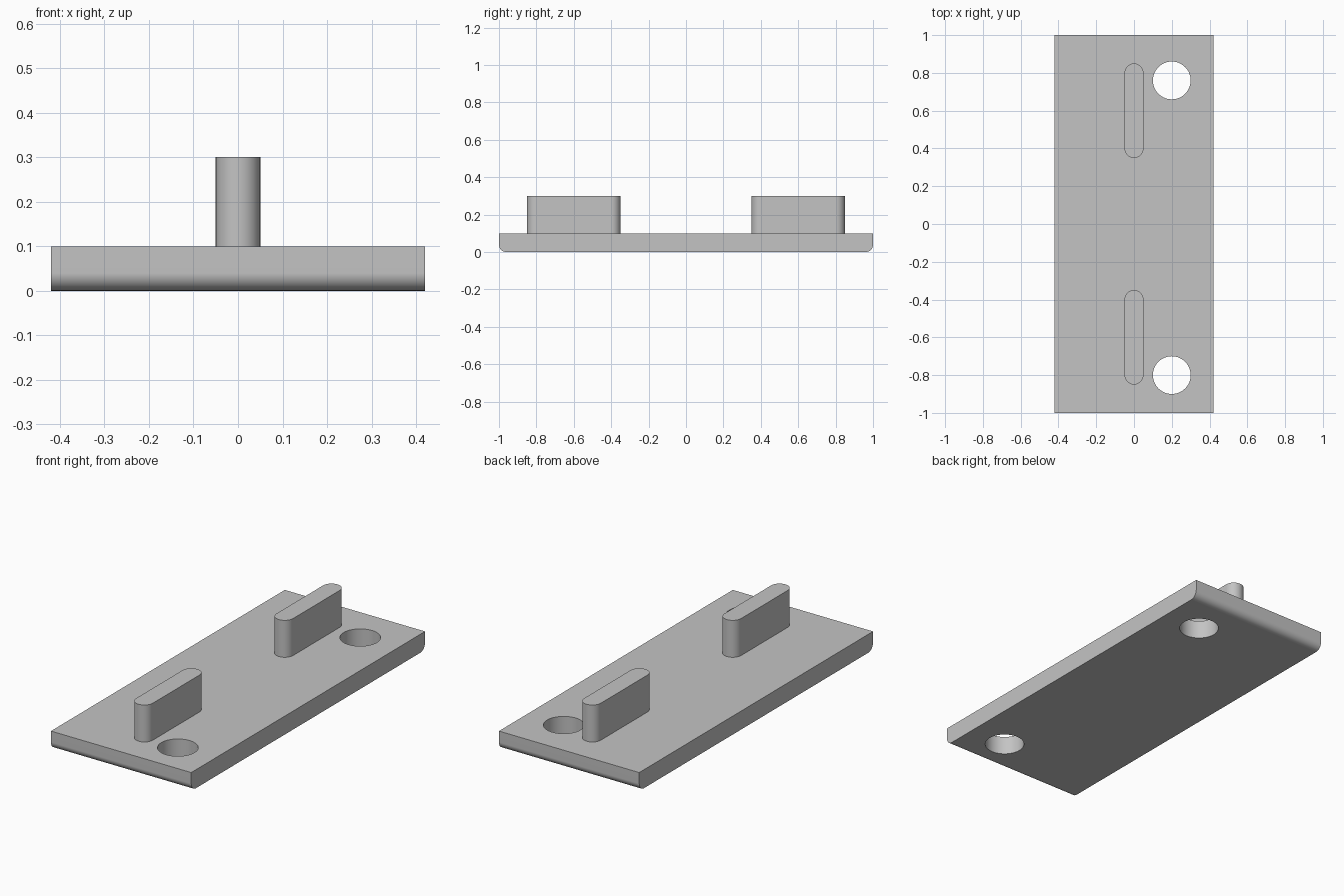
import bpy, bmesh, math

cube = bpy.data.objects.get("Cube")
if cube:
    bpy.data.objects.remove(cube, do_unlink=True)

HALF_X, HALF_Y, THICK = 0.42, 1.0, 0.1
FILLET = 0.04
TAB_R, TAB_TOP = 0.05, 0.3

grey = bpy.data.materials.new("plain_grey")
grey.use_nodes = True
colour = (0.55, 0.55, 0.55, 1)
grey.diffuse_color = colour
grey.node_tree.nodes["Principled BSDF"].inputs["Base Color"].default_value = colour


def arc(cx, cy, r, start, end, steps):
    """Points along a circular arc, angles in degrees."""
    angles = [math.radians(start + (end - start) * i / steps) for i in range(steps + 1)]
    return [(cx + r * math.cos(a), cy + r * math.sin(a)) for a in angles]


def prism(name, points, extrude):
    """Extrude a closed outline of 3D points along a vector."""
    bm = bmesh.new()
    face = bm.faces.new([bm.verts.new(p) for p in points])
    out = bmesh.ops.extrude_face_region(bm, geom=[face])
    top = [v for v in out["geom"] if isinstance(v, bmesh.types.BMVert)]
    bmesh.ops.translate(bm, verts=top, vec=extrude)
    bmesh.ops.recalc_face_normals(bm, faces=bm.faces)
    mesh = bpy.data.meshes.new(name)
    bm.to_mesh(mesh)
    bm.free()
    obj = bpy.data.objects.new(name, mesh)
    bpy.context.collection.objects.link(obj)
    mesh.materials.append(grey)
    return obj


def select(obj):
    bpy.ops.object.select_all(action='DESELECT')
    obj.select_set(True)
    bpy.context.view_layer.objects.active = obj


def smooth(obj):
    select(obj)
    bpy.ops.object.shade_smooth_by_angle(angle=math.radians(30))
    mod = obj.modifiers.new("Flat face normals", 'WEIGHTED_NORMAL')
    mod.keep_sharp = True


# Base plate: side profile with rounded lower end edges, extruded across x
c = HALF_Y - FILLET
profile = (arc(-c, FILLET, FILLET, 180, 270, 8) + arc(c, FILLET, FILLET, 270, 360, 8)
           + [(HALF_Y, THICK), (-HALF_Y, THICK)])
plate = prism("base_plate", [(-HALF_X, y, z) for y, z in profile], (2 * HALF_X, 0, 0))

# Two round through holes on the left side
for y in (-0.8, 0.76):
    circle = arc(0.2, y, 0.1, 0, 360, 48)[:-1]
    cutter = prism("hole_cutter", [(px, py, -0.1) for px, py in circle], (0, 0, 0.4))
    cutter.hide_render = True
    mod = plate.modifiers.new("Hole", 'BOOLEAN')
    mod.operation, mod.solver, mod.object = 'DIFFERENCE', 'EXACT', cutter
    select(plate)
    bpy.ops.object.modifier_apply(modifier=mod.name)
    bpy.data.objects.remove(cutter, do_unlink=True)
smooth(plate)

# Upright tabs with rounded ends
for name, y in (("front_tab", -0.6), ("back_tab", 0.6)):
    outline = arc(0, y + 0.2, TAB_R, 0, 180, 16) + arc(0, y - 0.2, TAB_R, 180, 360, 16)
    smooth(prism(name, [(px, py, THICK) for px, py in outline], (0, 0, TAB_TOP - THICK)))
